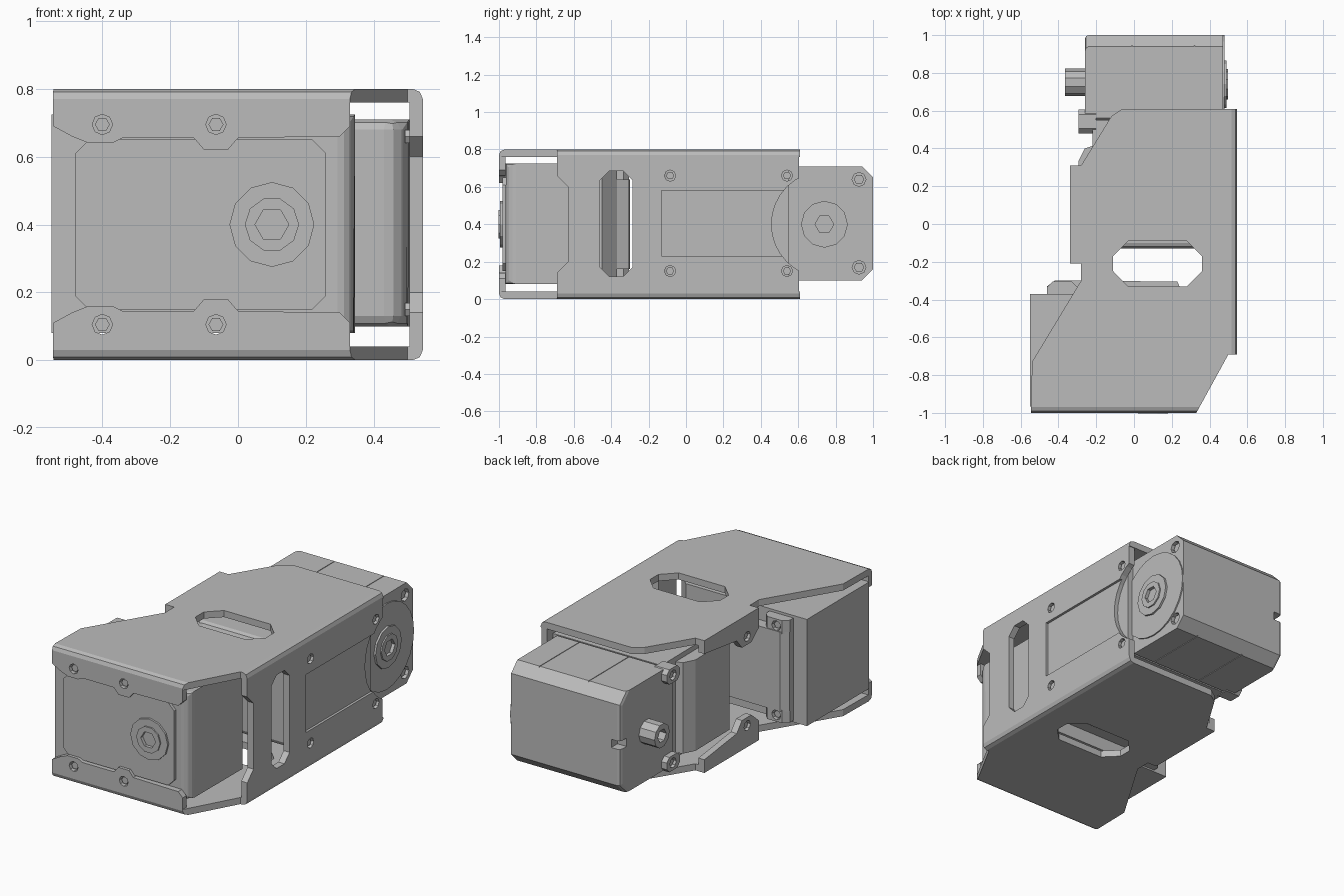
import bpy, bmesh, math
from mathutils import Vector

cube = bpy.data.objects.get("Cube")
if cube:
    bpy.data.objects.remove(cube)

grey = bpy.data.materials.new("plain grey")
grey.use_nodes = True
grey.diffuse_color = (0.5, 0.5, 0.5, 1)
grey.node_tree.nodes["Principled BSDF"].inputs["Base Color"].default_value = (0.5, 0.5, 0.5, 1)


def place(axis, a, b, d):
    return {"x": (d, a, b), "y": (a, d, b), "z": (a, b, d)}[axis]


def prism(name, axis, pts, lo, hi, bevel=0, rule=None):
    """Extrude an outline along an axis; optionally chamfer edges picked by a rule."""
    bm = bmesh.new()
    face = bm.faces.new([bm.verts.new(place(axis, a, b, lo)) for a, b in pts])
    new = bmesh.ops.extrude_face_region(bm, geom=[face])["geom"]
    shift = Vector(place(axis, 0, 0, hi - lo))
    bmesh.ops.translate(bm, vec=shift, verts=[v for v in new if isinstance(v, bmesh.types.BMVert)])
    bmesh.ops.recalc_face_normals(bm, faces=bm.faces)
    if bevel:
        edges = [e for e in bm.edges if rule(*e.verts[0].co) and rule(*e.verts[1].co)]
        bmesh.ops.bevel(bm, geom=edges, offset=bevel, segments=2, affect="EDGES", profile=0.5)
    mesh = bpy.data.meshes.new(name)
    bm.to_mesh(mesh)
    bm.free()
    mesh.materials.append(grey)
    ob = bpy.data.objects.new(name, mesh)
    bpy.context.collection.objects.link(ob)
    return ob


def rect(a0, a1, b0, b1, c=0):
    if not c:
        return [(a0, b0), (a1, b0), (a1, b1), (a0, b1)]
    return [(a0 + c, b0), (a1 - c, b0), (a1, b0 + c), (a1, b1 - c),
            (a1 - c, b1), (a0 + c, b1), (a0, b1 - c), (a0, b0 + c)]


def ring(a, b, r, n):
    return [(a + r * math.cos(2 * math.pi * i / n), b + r * math.sin(2 * math.pi * i / n)) for i in range(n)]


def cut(ob, axis, pts, lo, hi):
    cutter = prism("cutter", axis, pts, lo, hi)
    cutter.hide_render = True
    mod = ob.modifiers.new("cut", "BOOLEAN")
    mod.operation, mod.solver, mod.object = "DIFFERENCE", "EXACT", cutter
    bpy.context.view_layer.objects.active = ob
    bpy.ops.object.modifier_apply(modifier=mod.name)
    bpy.data.objects.remove(cutter)


def flip(pts):
    """Mirror an outline about mid height."""
    return [(a, 0.8 - z) for a, z in pts]


def screw(ob, axis, a, b, lo, hi, outward):
    """Hole through a sheet with a small hex screw sunk in it."""
    cut(ob, axis, ring(a, b, 0.03, 8), lo - 0.02, hi + 0.02)
    d = 0.012 * outward
    prism("screw", axis, ring(a, b, 0.022, 6), lo - d, hi - d)


def horn(name, axis, a, b, base, out):
    """Output boss: wide disc, inner collar and hex socket."""
    for label, r, sides, h in (("disc", 0.125, 12, 0.012), ("collar", 0.08, 10, 0.02)):
        end = base + out * h
        ob = prism(name + "_" + label, axis, ring(a, b, r, sides), base - out * 0.03, end)
        cut(ob, axis, ring(a, b, 0.05, 6), base - out * 0.02, base + out * 0.05)


# Bracket: top and bottom sheets with bent front and side edges
sheet = [(-0.545, -1), (0.33, -1), (0.5, -0.69), (0.545, -0.69), (0.545, 0.61), (-0.06, 0.61),
         (-0.12, 0.57), (-0.28, 0.31), (-0.34, 0.31), (-0.34, -0.21), (-0.28, -0.21),
         (-0.28, -0.3), (-0.54, -0.73)]
front_edge = [(-0.545, 0.77), (-0.545, 0.69), (-0.49, 0.66), (-0.44, 0.64), (-0.37, 0.64),
              (-0.34, 0.655), (-0.13, 0.655), (-0.1, 0.62), (-0.03, 0.62), (0, 0.655),
              (0.3, 0.66), (0.33, 0.69), (0.33, 0.77)]
tab_edge = [(0.31, 0.77), (0.31, 0.72), (0, 0.68), (-0.05, 0.62), (-0.14, 0.62),
            (-0.21, 0.68), (-0.21, 0.77)]
for side, z0, z1, outer in (("top", 0.76, 0.8, 0.8), ("bottom", 0, 0.04, 0)):
    same = (lambda p: p) if side == "top" else flip

    def bent(x, y, z):
        return abs(z - outer) < 0.001 and (y < -0.99 or x > 0.54)

    plate = prism(side + "_plate", "z", sheet, z0, z1, 0.03, bent)
    cut(plate, "z", rect(-0.11, 0.36, -0.33, -0.09, 0.08), z0 - 0.1, z1 + 0.1)
    flange = prism(side + "_front_flange", "y", same(front_edge), -1, -0.965)
    for x in (-0.4, -0.065):
        screw(flange, "y", x, same([(0, 0.695)])[0][1], -1, -0.965, -1)
    tab = prism(side + "_right_tab", "x", same(tab_edge), -0.34, -0.3)
    screw(tab, "x", -0.1, same([(0, 0.67)])[0][1], -0.34, -0.3, -1)

# Side plate with front notch, slot, window and round clearance
side_plate = prism("left_side_plate", "x", [
    (-0.69, 0.03), (0.605, 0.03), (0.605, 0.77), (-0.69, 0.77), (-0.69, 0.66),
    (-0.63, 0.6), (-0.63, 0.2), (-0.69, 0.14)], 0.505, 0.545)
cut(side_plate, "x", rect(-0.46, -0.285, 0.12, 0.685, 0.05), 0.4, 0.6)
cut(side_plate, "x", ring(0.74, 0.4, 0.283, 32), 0.4, 0.6)
cut(side_plate, "x", rect(-0.13, 0.6, 0.23, 0.58), 0.53, 0.6)
for y in (-0.085, 0.54):
    for z in (0.15, 0.66):
        screw(side_plate, "x", y, z, 0.505, 0.545, 1)

# Front motor, lying across
prism("front_motor_body", "z", [(-0.55, -0.965), (0.315, -0.965), (0.345, -0.93), (0.345, -0.45),
      (0.26, -0.37), (-0.55, -0.37)], 0.08, 0.725, 0.02, lambda x, y, z: y < -0.9 and x > 0.3)
prism("front_motor_face", "y", rect(-0.48, 0.26, 0.15, 0.65, 0.04), -0.982, -0.95)
prism("front_motor_back", "z", [(-0.46, -0.4), (0.27, -0.4), (0.23, -0.305), (-0.28, -0.3), (-0.42, -0.3),
      (-0.46, -0.33)], 0.16, 0.64)
horn("front_motor_horn", "y", 0.1, 0.4, -0.982, -1)
for z in (0.13, 0.67):
    lug = prism("front_motor_lug", "z", rect(-0.46, -0.3, -0.4, -0.305, 0.03), z - 0.04, z + 0.04)
    screw(lug, "y", -0.39, z, -0.4, -0.305, 1)

# Rear motor: gearbox end with chamfered back
gear = prism("rear_motor_gearbox", "x", rect(0.5, 1, 0.1, 0.71, 0.06), -0.26, 0.47, 0.02,
             lambda x, y, z: x < -0.25 and y > 0.9)
cut(gear, "x", rect(0.94, 1.1, 0.38, 0.43), -0.4, -0.2)
for x in (-0.01, 0.32):
    cut(gear, "z", rect(x - 0.002, x + 0.002, 0.4, 1.1), 0.705, 0.8)
    cut(gear, "z", rect(x - 0.002, x + 0.002, 0.4, 1.1), 0, 0.105)
for z in (0.17, 0.64):
    cut(gear, "x", ring(0.925, z, 0.037, 8), 0.42, 0.6)
    prism("corner_screw", "x", ring(0.925, z, 0.028, 6), 0.4, 0.455)
prism("rear_motor_round_seat", "x", ring(0.74, 0.4, 0.26, 24), 0.45, 0.478)
horn("rear_motor_horn", "x", 0.74, 0.4, 0.478, 1)

# Rear motor: main case and ribbed right side
prism("rear_motor_case", "z", [(-0.22, -0.08), (-0.18, -0.13), (0.46, -0.13), (0.505, -0.08), (0.505, 0.55),
      (-0.22, 0.55)], 0.1, 0.71, 0.03, lambda x, y, z: y < -0.07)
prism("rear_motor_rib", "z", [(-0.2, -0.06), (-0.29, 0), (-0.295, 0.33), (-0.26, 0.4), (-0.2, 0.42)], 0.13, 0.68)
for z in (0.14, 0.67):
    lug = prism("rear_motor_lug", "x", rect(0.48, 0.605, z - 0.045, z + 0.045, 0.025), -0.295, -0.2)
    screw(lug, "x", 0.545, z, -0.295, -0.2, -1)

# Shaft knob on the right side
knob = prism("shaft_knob", "x", ring(0.75, 0.4, 0.072, 10), -0.365, -0.22)
cut(knob, "x", ring(0.75, 0.4, 0.04, 6), -0.4, -0.31)
